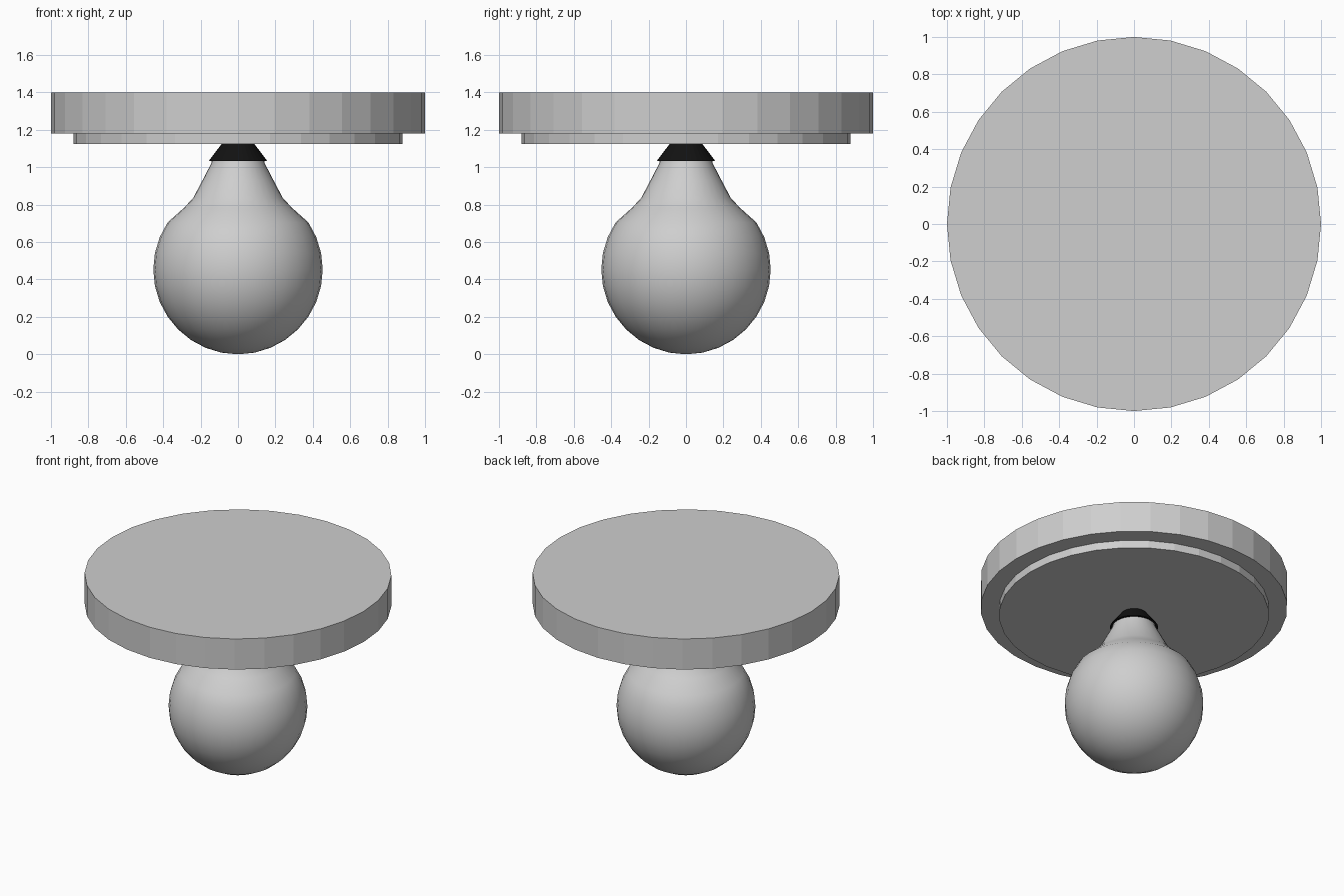
import bpy, math

if "Cube" in bpy.data.objects:
    bpy.data.objects.remove(bpy.data.objects["Cube"])

SEGMENTS = 32


def material(name, value):
    m = bpy.data.materials.new(name)
    m.diffuse_color = (value, value, value, 1)
    m.use_nodes = True
    m.node_tree.nodes["Principled BSDF"].inputs["Base Color"].default_value = m.diffuse_color
    return m


light_grey = material("light grey", 0.62)
black = material("black", 0.006)


def revolve(name, profile, mat, smooth=False):
    """Spin (radius, z) points, listed bottom to top, around z; close both ends."""
    verts, rings, faces = [], [], []
    for r, z in profile:
        count = 1 if r < 1e-4 else SEGMENTS
        rings.append(list(range(len(verts), len(verts) + count)))
        for i in range(count):
            a = 2 * math.pi * i / SEGMENTS
            verts.append((r * math.cos(a), r * math.sin(a), z))
    for low, high in zip(rings, rings[1:]):
        for i in range(SEGMENTS):
            j = (i + 1) % SEGMENTS
            if len(low) == 1:
                faces.append((low[0], high[j], high[i]))
            else:
                faces.append((low[i], low[j], high[j], high[i]))
    if len(rings[0]) > 1:
        faces.append(rings[0][::-1])
    faces.append(rings[-1])
    mesh = bpy.data.meshes.new(name)
    mesh.from_pydata(verts, [], faces)
    mesh.materials.append(mat)
    obj = bpy.data.objects.new(name, mesh)
    bpy.context.collection.objects.link(obj)
    if smooth:
        bpy.ops.object.select_all(action='DESELECT')
        obj.select_set(True)
        bpy.context.view_layer.objects.active = obj
        bpy.ops.object.shade_smooth_by_angle(angle=math.radians(40))
    return obj


# Ceiling plate and the smaller step beneath it
revolve("ceiling_plate", [(1.0, 1.18), (1.0, 1.40)], light_grey)
revolve("plate_step", [(0.88, 1.125), (0.88, 1.18)], light_grey)

# Dark tapered socket
revolve("socket", [(0.157, 1.033), (0.087, 1.125)], black)

# Bulb: sphere up to the shoulder, then a flared neck
R = 0.453
bulb = [(R * math.sin(math.pi * i / 16), R - R * math.cos(math.pi * i / 16))
        for i in range(12)]
bulb += [(0.29, 0.782), (0.24, 0.835), (0.19, 0.93), (0.143, 1.02), (0.14, 1.035)]
revolve("bulb", bulb, light_grey, smooth=True)
